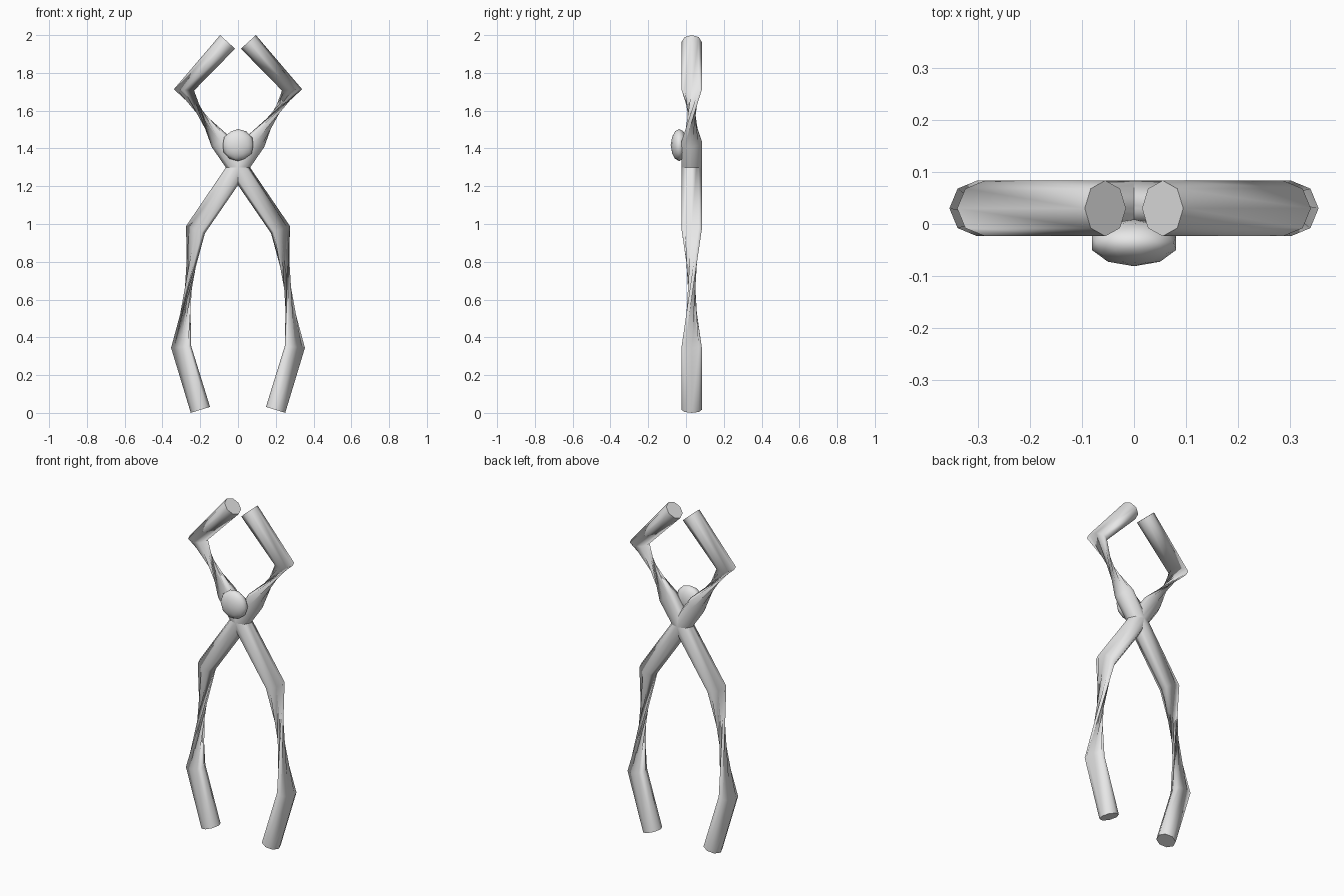
import bpy, bmesh, math
from mathutils import Vector

cube = bpy.data.objects.get("Cube")
if cube:
    bpy.data.objects.remove(cube, do_unlink=True)

grey = bpy.data.materials.new("plain_grey")
grey.use_nodes = True
grey.diffuse_color = (0.8, 0.8, 0.8, 1)
grey.node_tree.nodes["Principled BSDF"].inputs["Base Color"].default_value = (0.8, 0.8, 0.8, 1)

SIDES = 8
RADIUS = 0.0535
DEPTH = 0.03
UP = Vector((0, 0, 1))

# Arm of one side crossing the middle into the opposite leg (x, z)
PATH = [(0.055, 1.964), (0.286, 1.71), (0.095, 1.438),
        (-0.225, 0.97), (-0.301, 0.349), (-0.199, 0.016)]


def add_object(name, bm):
    mesh = bpy.data.meshes.new(name)
    bm.to_mesh(mesh)
    bm.free()
    mesh.materials.append(grey)
    obj = bpy.data.objects.new(name, mesh)
    bpy.context.collection.objects.link(obj)
    return obj


def limb(name, side):
    """Octagonal tube whose frame stays upright, so it twists where it turns past vertical."""
    points = [Vector((side * x, DEPTH, z)) for x, z in PATH]
    steps = [(b - a).normalized() for a, b in zip(points, points[1:])]
    bm = bmesh.new()
    rings = []
    for i, p in enumerate(points):
        tangent = (steps[max(i - 1, 0)] + steps[min(i, len(steps) - 1)]).normalized()
        across = tangent.cross(UP).normalized()
        normal = tangent.cross(across)
        ring = []
        for k in range(SIDES):
            a = math.tau * k / SIDES
            ring.append(bm.verts.new(p + RADIUS * (math.cos(a) * across + math.sin(a) * normal)))
        rings.append(ring)
    for lower, upper in zip(rings, rings[1:]):
        for k in range(SIDES):
            j = (k + 1) % SIDES
            bm.faces.new((lower[k], lower[j], upper[j], upper[k])).smooth = True
    # Flat end caps with sharp rims
    for cap in (bm.faces.new(rings[0][::-1]), bm.faces.new(rings[-1])):
        for edge in cap.edges:
            edge.smooth = False
    return add_object(name, bm)


limb("left_arm_right_leg", 1)
limb("right_arm_left_leg", -1)

# Flattened ball on the front of the crossing
bm = bmesh.new()
bmesh.ops.create_icosphere(bm, subdivisions=2, radius=0.085)
for f in bm.faces:
    f.smooth = True
head = add_object("head", bm)
head.scale = (1, 0.53, 1)
head.location = (0, -0.036, 1.418)
